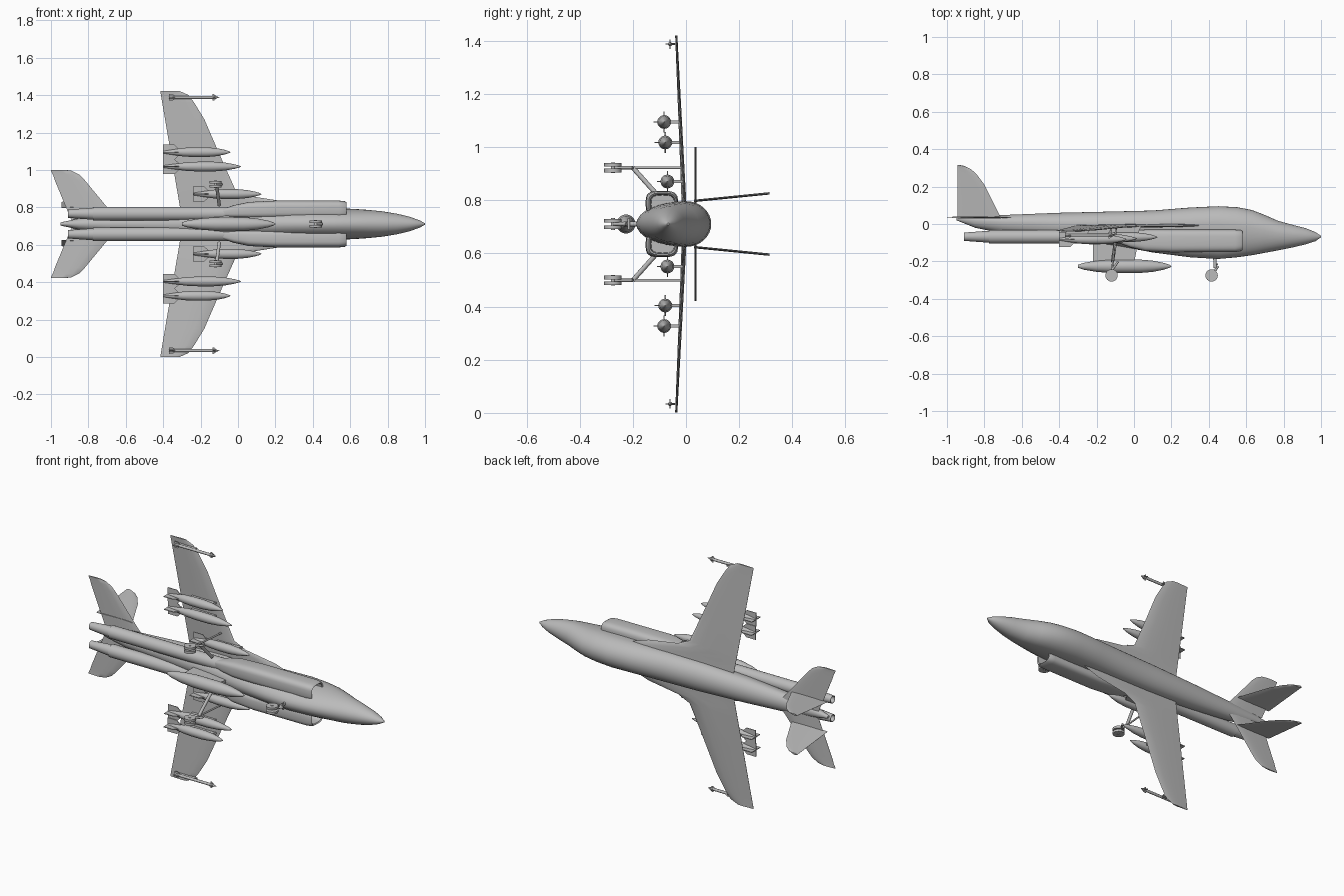
import bpy, bmesh, math
from mathutils import Vector

if "Cube" in bpy.data.objects:
    bpy.data.objects.remove(bpy.data.objects["Cube"])

MID = 0.711  # height of the aircraft centreline; it lies with its span upright
grey = bpy.data.materials.new("light grey")
grey.diffuse_color = (0.5, 0.5, 0.5, 1)
grey.use_nodes = True
grey.node_tree.nodes["Principled BSDF"].inputs["Base Color"].default_value = grey.diffuse_color


def loft(name, rings):
    """Skin closed rings of (forward, up, span) points and cap both ends."""
    bm = bmesh.new()
    vs = [[bm.verts.new((x, u, MID + s)) for x, u, s in ring] for ring in rings]
    n = len(vs[0])
    for a, b in zip(vs, vs[1:]):
        for i in range(n):
            j = (i + 1) % n
            bm.faces.new((a[i], a[j], b[j], b[i]))
    bm.faces.new(vs[0])
    bm.faces.new(vs[-1])
    bmesh.ops.recalc_face_normals(bm, faces=bm.faces)
    me = bpy.data.meshes.new(name)
    bm.to_mesh(me)
    bm.free()
    me.materials.append(grey)
    ob = bpy.data.objects.new(name, me)
    bpy.context.collection.objects.link(ob)
    bpy.ops.object.select_all(action='DESELECT')
    ob.select_set(True)
    bpy.context.view_layer.objects.active = ob
    bpy.ops.object.shade_smooth_by_angle(angle=math.radians(35))
    return ob


def power(v, e):
    return math.copysign(abs(v) ** e, v)


def section(x, top, bot, half, mid, s=0, e=1.0, n=32):
    """Rounded cross-section; e below 1 makes it squarer."""
    pts = []
    for i in range(n):
        a = 2 * math.pi * i / n
        v = power(math.sin(a), e)
        pts.append((x, mid + v * ((top - mid) if v > 0 else (mid - bot)),
                    s + half * power(math.cos(a), e)))
    return pts


def body(name, u, s, profile, n=20):
    """Round body along the flight axis from (x, radius) pairs."""
    loft(name, [section(x, u + r, u - r, r, u, s, n=n) for x, r in profile])


def rod(name, p, q, r, n=12):
    p, q = Vector(p), Vector(q)
    d = (q - p).normalized()
    a = d.orthogonal().normalized()
    b = d.cross(a)
    ang = [2 * math.pi * i / n for i in range(n)]
    loft(name, [[c + r * (a * math.cos(t) + b * math.sin(t)) for t in ang] for c in (p, q)])


def aerofoil(name, stations, upright=False):
    """Lens-section surface from (front, rear, up, span, thickness) stations."""
    shape = [(0, 0), (.06, .6), (.25, 1), (.5, .9), (.8, .45), (1, .1),
             (1, -.1), (.8, -.45), (.5, -.9), (.25, -1), (.06, -.6)]
    rings = []
    for f, r, u, s, t in stations:
        rings.append([(f + (r - f) * c, u + (0 if upright else h * t / 2),
                       s + (h * t / 2 if upright else 0)) for c, h in shape])
    loft(name, rings)


def slab(name, x0, x1, u0, u1, s, w, sweep=0.0):
    """Thin upright blade with a swept leading edge."""
    loft(name, [[(x0, u, s - w), (x1 + d, u, s - w), (x1 + d, u, s + w), (x0, u, s + w)]
                for u, d in ((u0, 0), (u1, sweep))])


def cross_fins(name, x0, x1, u, s, reach, sweep):
    """Four tail fins around a store."""
    w = 0.002
    for k, (du, ds) in enumerate(((1, 0), (-1, 0), (0, 1), (0, -1))):
        rings = []
        for r, front in ((0.003, x1), (reach, x1 - sweep)):
            c = (u + du * r, s + ds * r)
            rings.append([(x, c[0] + g * ds * w, c[1] + g * du * w)
                          for x, g in ((x0, -1), (front, -1), (front, 1), (x0, 1))])
        loft(f"{name}_{k + 1}", rings)


# Fuselage: forward, top, bottom, half width, widest height
hull = [(-.95, .04, .02, .008, .03), (-.85, .045, -.02, .03, .02),
        (-.7, .048, -.05, .05, .01), (-.4, .06, -.08, .07, 0),
        (-.1, .067, -.115, .082, 0), (.1, .072, -.152, .085, 0),
        (.3, .088, -.178, .085, 0), (.45, .095, -.187, .086, 0),
        (.55, .09, -.178, .084, -.01), (.63, .075, -.167, .08, -.02),
        (.7, .048, -.154, .075, -.035), (.77, .017, -.141, .068, -.05),
        (.85, -.005, -.125, .055, -.06), (.92, -.023, -.108, .038, -.065),
        (.97, -.043, -.092, .02, -.067), (1, -.063, -.071, .004, -.067)]
loft("fuselage", [section(*h) for h in hull])

# Centre-line tank and its pylon
body("centre_tank", -.226, 0, [(-.3, .008), (-.27, .018), (-.2, .03), (-.12, .036), (.03, .036),
                               (.1, .03), (.16, .018), (.19, .008), (.2, .001)])
slab("centre_pylon", -.22, .0, -.21, -.06, 0, .008, .03)

for side, tag in ((1, "left"), (-1, "right")):
    # Main wing with leading-edge root extension
    wing = []
    for s, front in ((.05, .42), (.08, .37), (.12, .25), (.15, .06), (.185, -.015),
                     (.375, -.1), (.56, -.18), (.65, -.235), (.69, -.265), (.71, -.31)):
        wing.append((front, -.295 - .17 * s, -.004 - .046 * s, side * s, .019 - .015 * s))
    aerofoil(f"{tag}_wing", wing)

    # Horizontal tail
    aerofoil(f"{tag}_tailplane", [(f, r, .036, side * s, .008) for f, r, s in
             ((-.64, -.89, .02), (-.70, -.92, .09), (-.82, -.98, .235),
              (-.85, -.99, .265), (-.89, -1, .285), (-.92, -1, .289))])

    # Canted vertical fin
    aerofoil(f"{tag}_fin", [(f, -.945, u, side * (.087 + .1 * (u - .03)), .009) for f, u in
             ((-.71, .03), (-.80, .21), (-.845, .27), (-.875, .295), (-.905, .31), (-.93, .315))],
             upright=True)

    # Air intake with a recessed mouth
    rings = []
    for x, k, outer, low in ((-.08, .7, .09, -.115), (-.02, .9, .105, -.13), (.06, 1, .118, -.145),
                             (.2, 1, .125, -.152), (.54, 1, .125, -.15), (.57, .96, .124, -.148),
                             (.58, .88, .122, -.147), (.575, .8, .12, -.146), (.5, .74, .12, -.146)):
        h, mid = (-.03 - low) / 2 * k, (-.03 + low) / 2
        c = (outer + .03) / 2
        rings.append(section(x, mid + h, mid - h, (outer - .03) / 2 * k, mid, side * c, .6))
    loft(f"{tag}_intake", rings)

    # Engine tube and nozzle
    body(f"{tag}_engine", -.068, side * .055, [(-.775, .03), (-.775, .037), (.1, .037)])
    body(f"{tag}_nozzle", -.068, side * .055, [(-.85, .016), (-.91, .019), (-.91, .022),
                                               (-.775, .032), (-.7, .032)])

    # Underwing stores: span, tail, nose, height
    for name, s, x0, x1, u in (("outer_bomb", .384, -.40, -.04, -.082),
                               ("middle_bomb", .307, -.40, .015, -.078),
                               ("inner_tank", .16, -.24, .125, -.07)):
        d = x1 - x0
        prof = [(0, .006), (.1, .012), (.3, .023), (.45, .026), (.65, .026),
                (.8, .021), (.92, .012), (.98, .005), (1, .001)]
        body(f"{tag}_{name}", u, side * s, [(x0 + t * d, r) for t, r in prof])
        cross_fins(f"{tag}_{name}_fin", x0, x0 + .1, u, side * s, .04, .04)
        wing_u = -.004 - .046 * s
        slab(f"{tag}_{name}_pylon", x0 + .12, x0 + .25, u, wing_u, side * s, .005, .03)

    # Wing-tip missile on a short rail
    body(f"{tag}_missile", -.06, side * .677, [(-.37, .008), (-.13, .008), (-.115, .006), (-.1, .001)], 12)
    cross_fins(f"{tag}_missile_tail_fin", -.37, -.33, -.06, side * .677, .018, .02)
    cross_fins(f"{tag}_missile_nose_fin", -.135, -.112, -.06, side * .677, .018, .018)
    slab(f"{tag}_missile_rail", -.36, -.25, -.06, -.035, side * .677, .004, .01)

    # Main landing gear
    g = side * .212
    for k, o in enumerate((-.011, .011)):
        rod(f"{tag}_main_wheel_{k + 1}", (-.12, -.275, g + o - .007), (-.12, -.275, g + o + .007), .033, 24)
    rod(f"{tag}_main_axle", (-.12, -.275, g - .02), (-.12, -.275, g + .02), .008)
    rod(f"{tag}_main_strut", (-.12, -.275, g), (-.095, -.01, g), .005)
    rod(f"{tag}_main_brace", (-.115, -.2, g), (-.1, -.1, side * .1), .009)
    rod(f"{tag}_main_link", (-.12, -.25, g), (-.085, -.2, g), .006)

    # Nose wheels
    rod(f"{tag}_nose_wheel", (.415, -.275, side * .006), (.415, -.275, side * .019), .033, 24)

# Nose gear leg
rod("nose_axle", (.415, -.275, -.022), (.415, -.275, .022), .008)
rod("nose_link", (.415, -.275, 0), (.45, -.225, 0), .007)
rod("nose_strut", (.435, -.235, 0), (.43, -.15, 0), .009)
rod("nose_crossbar", (.445, -.215, -.02), (.445, -.215, .02), .005)
